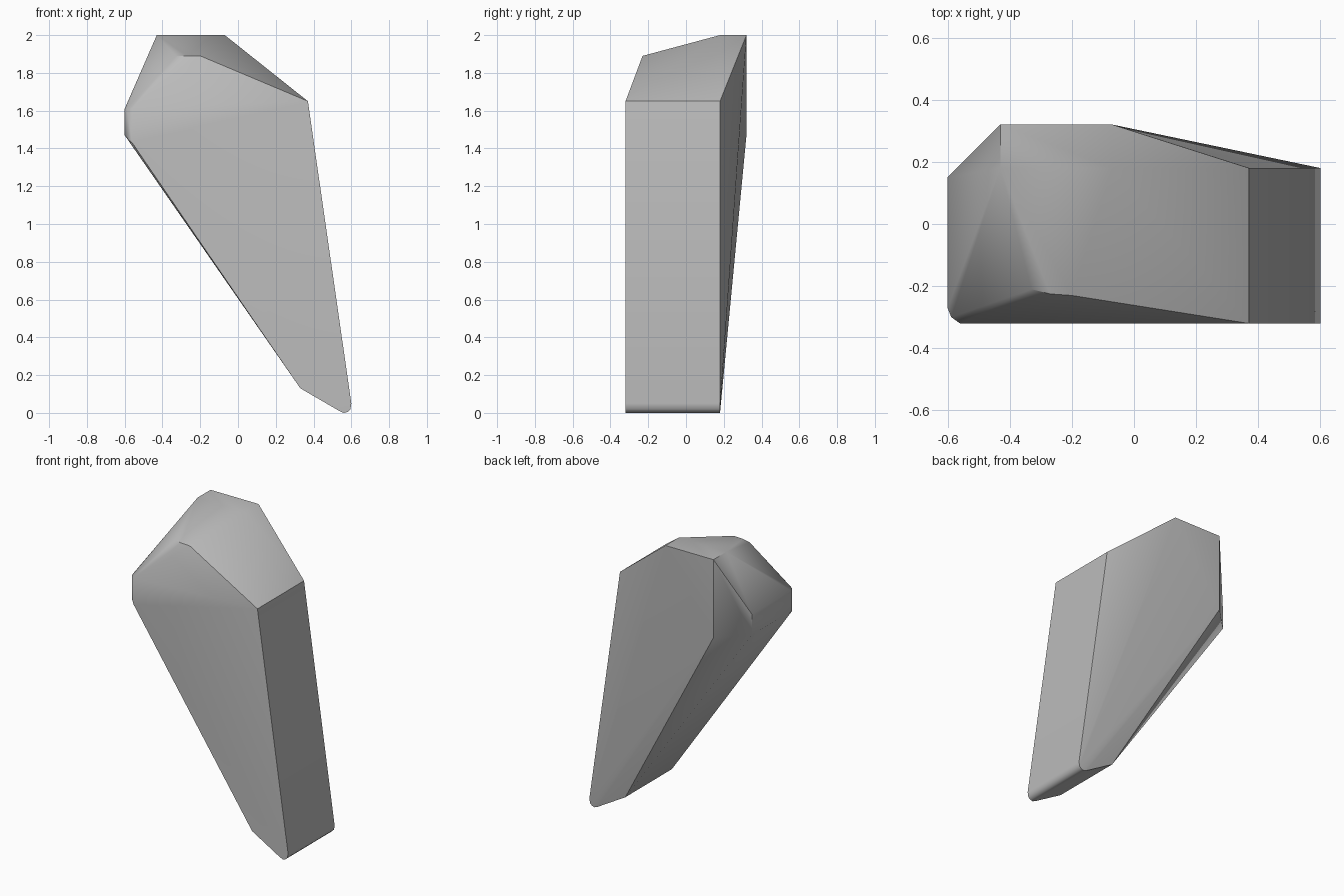
import bpy, bmesh, math

cube = bpy.data.objects.get("Cube")
if cube:
    bpy.data.objects.remove(cube, do_unlink=True)

# One stone-grey material
grey = bpy.data.materials.new("stone grey")
grey.use_nodes = True
colour = (0.5, 0.5, 0.5, 1)
grey.diffuse_color = colour
grey.node_tree.nodes["Principled BSDF"].inputs["Base Color"].default_value = colour

FRONT, SIDE, BACK = -0.32, 0.18, 0.32

# Long tapered side with a rounded toe, as (x, z), shared by front and side planes
side_profile = [(0.37, 1.65), (0.6, 0.05), (0.595, 0.02), (0.58, 0.005),
                (0.56, 0), (0.54, 0.008), (0.33, 0.13)]
points = [(x, y, z) for x, z in side_profile for y in (FRONT, SIDE)]

# Flat crown and upright back panel
points += [(x, y, 2) for x in (-0.43, -0.07) for y in (SIDE, BACK)]
points.append((-0.43, BACK, 1.47))

# Narrow left face with a rounded front corner
for x, y in ((-0.6, 0.15), (-0.6, -0.27), (-0.588, -0.3), (-0.56, FRONT)):
    points += [(x, y, z) for z in (1.47 - (x + 0.6), 1.61)]

# Short brow ridge between crown and front
points += [(-0.33, -0.21, 1.89), (-0.27, -0.225, 1.89), (-0.2, -0.23, 1.89)]

# Wrap the corners into one faceted solid
bm = bmesh.new()
for p in points:
    bm.verts.new(p)
hull = bmesh.ops.convex_hull(bm, input=bm.verts)
spare = {v for v in hull["geom_interior"] if isinstance(v, bmesh.types.BMVert)}
bmesh.ops.delete(bm, geom=list(spare), context='VERTS')
bmesh.ops.dissolve_limit(bm, angle_limit=math.radians(1), verts=bm.verts, edges=bm.edges)
bmesh.ops.recalc_face_normals(bm, faces=bm.faces)

mesh = bpy.data.meshes.new("tapered_rock")
bm.to_mesh(mesh)
bm.free()
mesh.materials.append(grey)
rock = bpy.data.objects.new("tapered_rock", mesh)
bpy.context.collection.objects.link(rock)

# Soft shading on shallow edges, crisp main corners
bpy.ops.object.select_all(action='DESELECT')
rock.select_set(True)
bpy.context.view_layer.objects.active = rock
bpy.ops.object.shade_smooth_by_angle(angle=math.radians(40))
